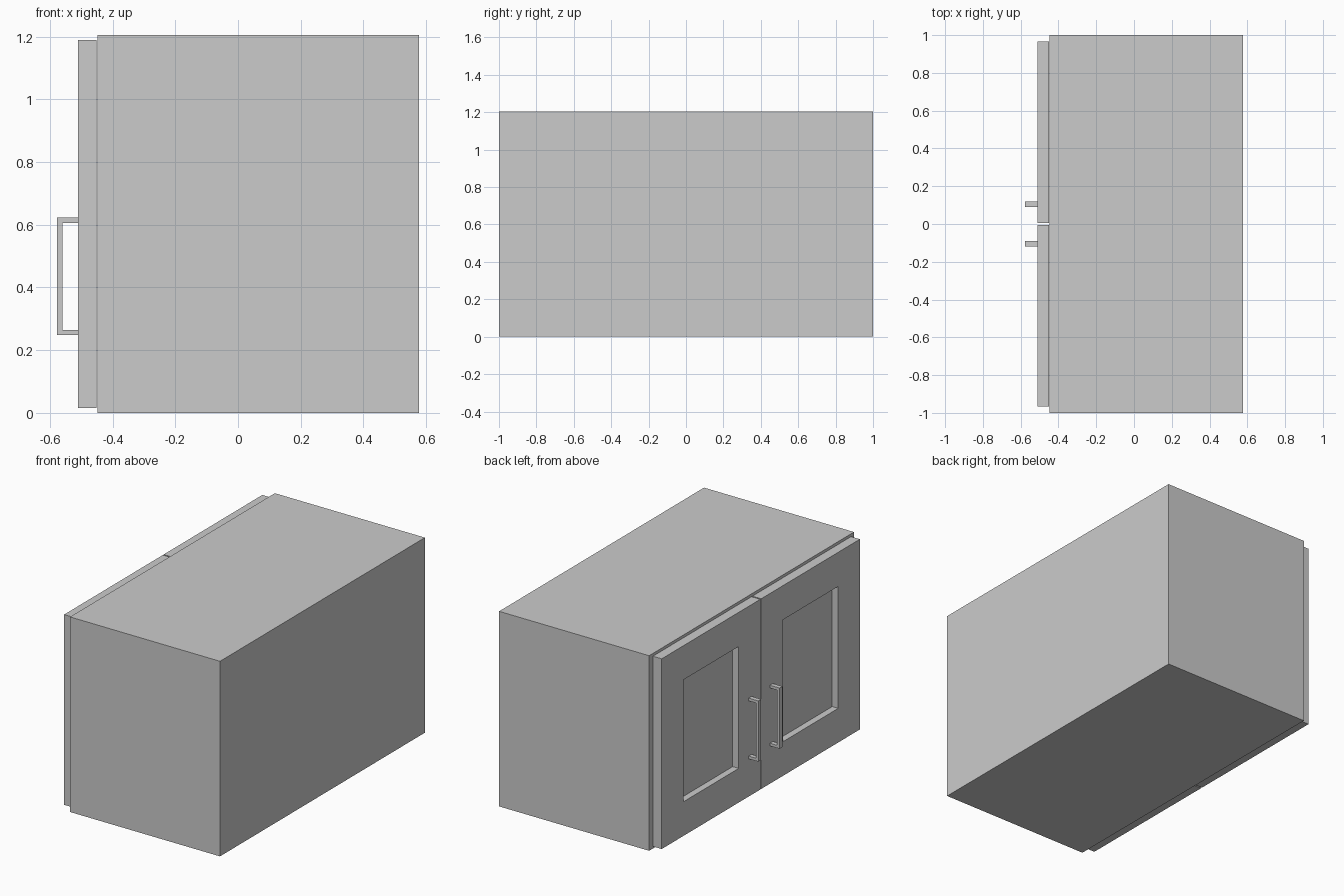
import bpy, bmesh

if "Cube" in bpy.data.objects:
    bpy.data.objects.remove(bpy.data.objects["Cube"])

X_BACK, X_BODY, X_DOOR, X_HANDLE = 0.577, -0.448, -0.511, -0.577
HEIGHT = 1.205


def finish(bm, name):
    bmesh.ops.recalc_face_normals(bm, faces=bm.faces)
    mesh = bpy.data.meshes.new(name)
    bm.to_mesh(mesh)
    bm.free()
    obj = bpy.data.objects.new(name, mesh)
    bpy.context.collection.objects.link(obj)
    return obj


def box(lo, hi):
    bm = bmesh.new()
    bmesh.ops.create_cube(bm, size=1)
    for v in bm.verts:
        for i in range(3):
            v.co[i] = lo[i] if v.co[i] < 0 else hi[i]
    return bm


def recess(bm, border, depth):
    """Inset the -x face by a border and sink the panel straight back."""
    bm.normal_update()
    face = min(bm.faces, key=lambda f: f.calc_center_median().x)
    bmesh.ops.inset_region(bm, faces=[face], thickness=border, use_even_offset=True)
    panel = bmesh.ops.extrude_discrete_faces(bm, faces=[face])["faces"][0]
    bmesh.ops.translate(bm, verts=panel.verts, vec=(depth, 0, 0))


# Cabinet carcass, hollow behind the doors
bm = box((X_BODY, -1, 0), (X_BACK, 1, HEIGHT))
recess(bm, 0.04, X_BACK - X_BODY - 0.04)
finish(bm, "cabinet_body")

for side, name in ((1, "left"), (-1, "right")):
    # Door with a sunken panel
    y0, y1 = sorted((side * 0.004, side * 0.967))
    bm = box((X_DOOR, y0, 0.015), (X_BODY - 0.003, y1, 1.19))
    recess(bm, 0.211, 0.041)
    finish(bm, name + "_door")

    # Square-section bracket handle, extruded from its side profile
    z0, z1, t = 0.248, 0.623, 0.017
    profile = [(X_DOOR, z0), (X_HANDLE, z0), (X_HANDLE, z1), (X_DOOR, z1),
               (X_DOOR, z1 - t), (X_HANDLE + t, z1 - t),
               (X_HANDLE + t, z0 + t), (X_DOOR, z0 + t)]
    bm = bmesh.new()
    face = bm.faces.new([bm.verts.new((x, side * 0.104 - 0.014, z)) for x, z in profile])
    new = bmesh.ops.extrude_face_region(bm, geom=[face])["geom"]
    bmesh.ops.translate(bm, vec=(0, 0.028, 0),
                        verts=[g for g in new if isinstance(g, bmesh.types.BMVert)])
    finish(bm, name + "_handle")
